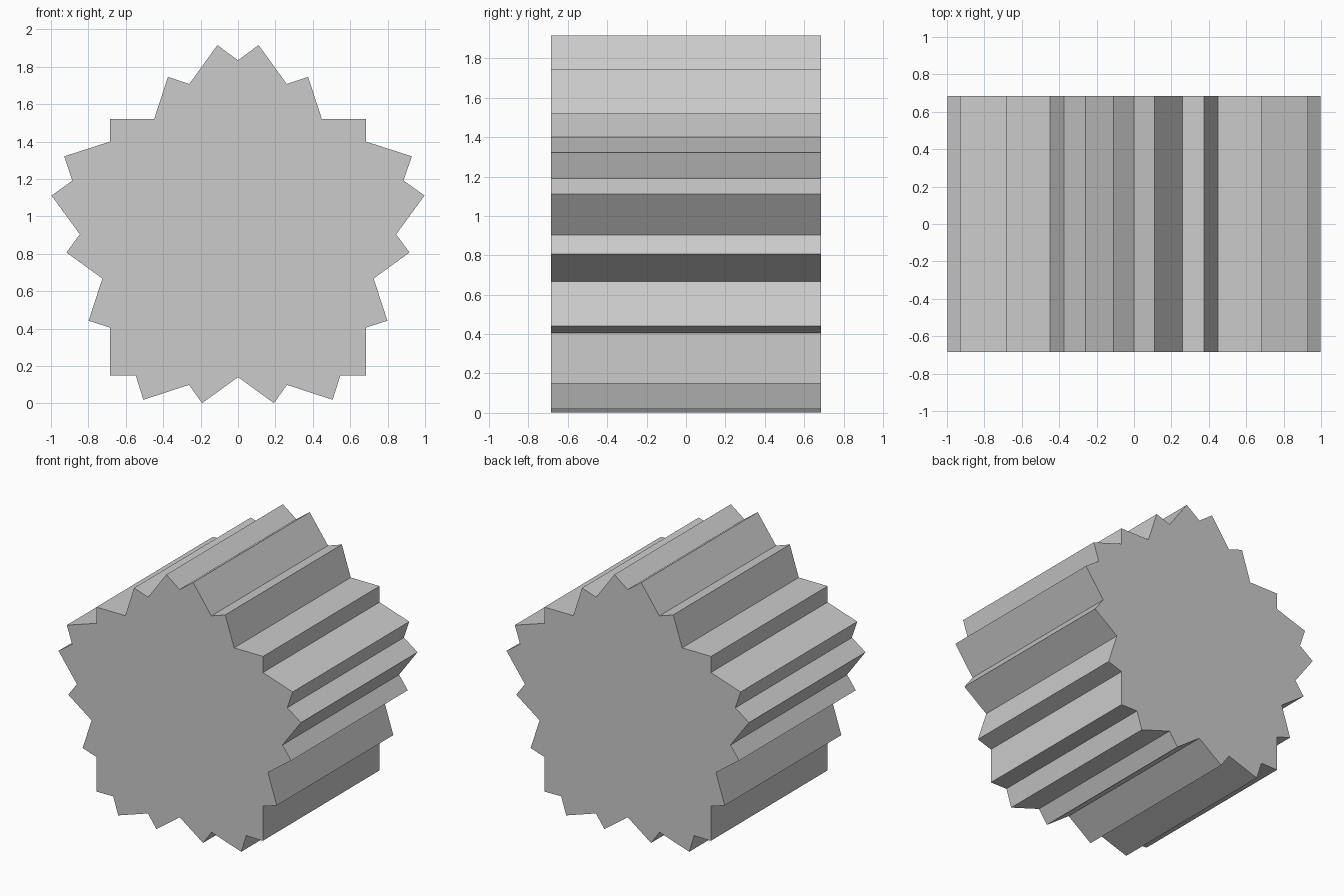
import bpy, bmesh
from math import radians
from mathutils import Matrix, Vector

if "Cube" in bpy.data.objects:
    bpy.data.objects.remove(bpy.data.objects["Cube"])

CENTRE_Z = 0.903      # axis height
HALF_DEPTH = 0.685

# Half of one fifth of the toothed outline (x, z from the axis), starting at the bottom notch
half = [Vector(p) for p in ((0, -0.7625), (0.192, -0.902), (0.262, -0.804),
                            (0.506, -0.884), (0.5475, -0.753))]

# Mirror the half about the bottom axis and repeat it five times
left = [Vector((-p.x, p.y)) for p in reversed(half[1:-1])]
sector = left + half
outline = []
for k in range(5):
    turn = Matrix.Rotation(radians(72 * k), 2)
    outline += [turn @ p for p in sector]

# Extrude the outline from front to back
bm = bmesh.new()
front = bm.faces.new([bm.verts.new((p.x, -HALF_DEPTH, p.y + CENTRE_Z)) for p in outline])
ext = bmesh.ops.extrude_face_region(bm, geom=[front])
back = [v for v in ext["geom"] if isinstance(v, bmesh.types.BMVert)]
bmesh.ops.translate(bm, verts=back, vec=(0, 2 * HALF_DEPTH, 0))
bmesh.ops.recalc_face_normals(bm, faces=bm.faces)

mesh = bpy.data.meshes.new("toothed_block")
bm.to_mesh(mesh)
bm.free()
bpy.context.collection.objects.link(bpy.data.objects.new("toothed_block", mesh))
